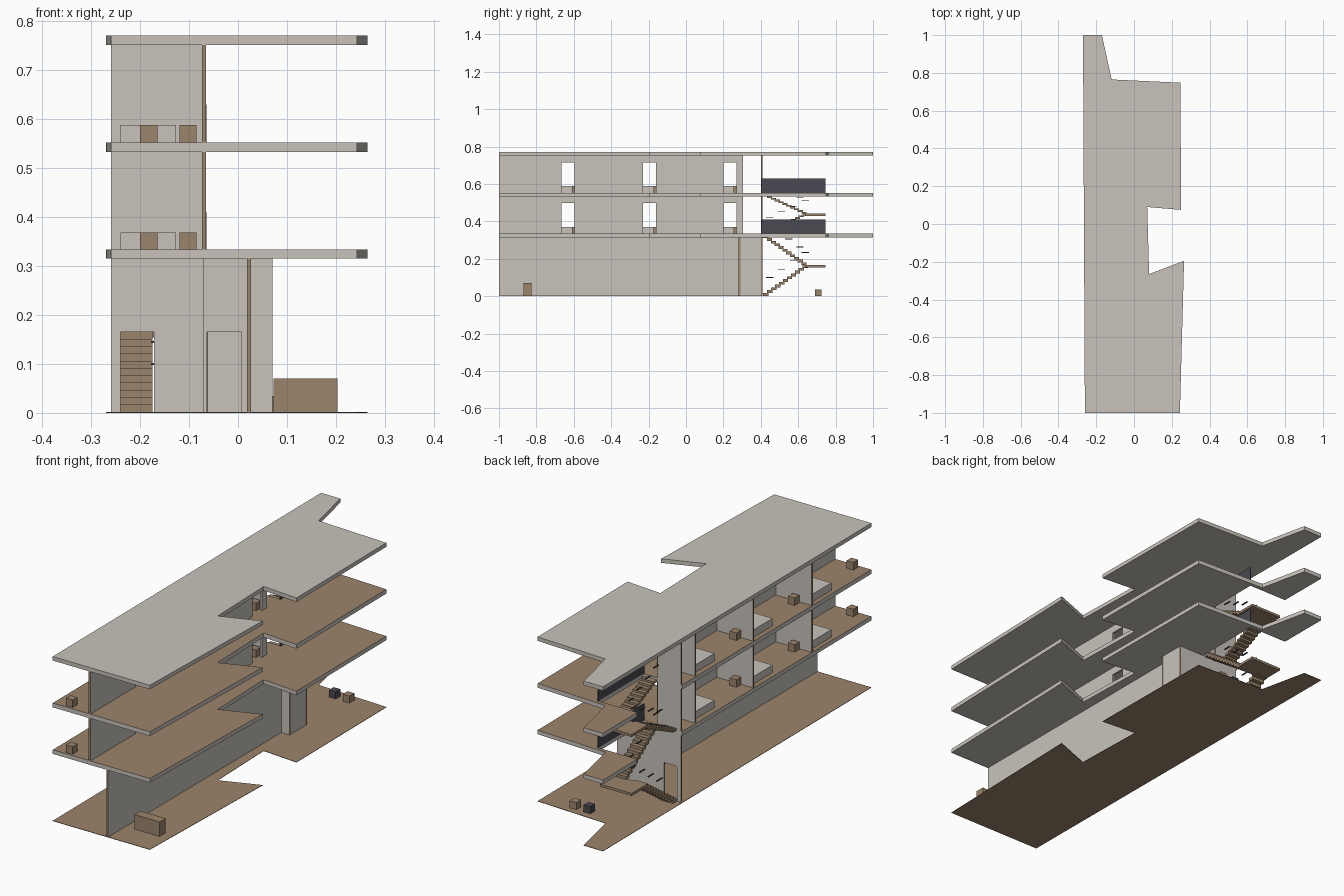
import bpy, bmesh

if "Cube" in bpy.data.objects:
    bpy.data.objects.remove(bpy.data.objects["Cube"], do_unlink=True)


def material(name, rgb):
    m = bpy.data.materials.new(name)
    m.use_nodes = True
    m.diffuse_color = (*rgb, 1)
    m.node_tree.nodes["Principled BSDF"].inputs["Base Color"].default_value = (*rgb, 1)
    return m


PLASTER = material("warm grey plaster", (0.58, 0.55, 0.50))
WOOD = material("brown wood", (0.33, 0.235, 0.15))
DARK = material("dark metal", (0.07, 0.068, 0.085))


def prism(name, outline, push, mats, rule=None):
    """Extrude a flat outline of 3D points by a vector; rule picks each face's material."""
    bm = bmesh.new()
    base = bm.faces.new([bm.verts.new(p) for p in outline])
    ext = bmesh.ops.extrude_face_region(bm, geom=[base], use_keep_orig=True)
    moved = [g for g in ext["geom"] if isinstance(g, bmesh.types.BMVert)]
    bmesh.ops.translate(bm, verts=moved, vec=push)
    bmesh.ops.recalc_face_normals(bm, faces=bm.faces)
    if rule:
        for f in bm.faces:
            f.material_index = int(rule(f))
    me = bpy.data.meshes.new(name)
    bm.to_mesh(me)
    bm.free()
    for m in mats:
        me.materials.append(m)
    ob = bpy.data.objects.new(name, me)
    bpy.context.collection.objects.link(ob)
    return ob


def box(name, x, y, z, mat):
    outline = [(x[0], y[0], z[0]), (x[1], y[0], z[0]), (x[1], y[1], z[0]), (x[0], y[1], z[0])]
    return prism(name, outline, (0, 0, z[1] - z[0]), [mat])


T = 0.009          # wall thickness
DOOR = 0.163       # door height


def wall(name, axis, at, a, b, z0, z1, doors=()):
    """Upright wall along an axis, with door notches and brown end faces."""
    pts = [(a, z0)]
    for d0, d1 in doors:
        pts += [(d0, z0), (d0, z0 + DOOR), (d1, z0 + DOOR), (d1, z0)]
    pts += [(b, z0), (b, z1), (a, z1)]
    k = 0 if axis == "x" else 1
    outline = [(s, at, z) if k == 0 else (at, s, z) for s, z in pts]
    push = (0, T, 0) if k == 0 else (T, 0, 0)

    def is_end(f):
        s = f.calc_center_median()[k]
        return abs(f.normal[k]) > 0.9 and min(abs(s - a), abs(s - b)) < 0.001
    return prism(name, outline, push, [PLASTER, WOOD], is_end)


# Slabs: shared outline, with a stairwell cut from the -x edge of the two upper floors
EAST = [(-0.17, 1), (-0.118, 0.765), (0.245, 0.748), (0.25, 0.075), (0.07, 0.09),
        (0.08, -0.265), (0.265, -0.195), (0.243, -1)]
FULL = [(-0.27, 1)] + EAST + [(-0.26, -1)]
WELL = FULL + [(-0.267, 0.41), (-0.065, 0.41), (-0.065, 0.745), (-0.269, 0.745)]


def slab(name, outline, z0, z1, mats):
    return prism(name, [(x, y, z0) for x, y in outline], (0, 0, z1 - z0), mats,
                 lambda f: len(mats) > 1 and f.normal.z > 0.5)


slab("ground", FULL, 0, 0.002, [WOOD])
slab("first_floor", WELL, 0.315, 0.334, [PLASTER, WOOD])
slab("second_floor", WELL, 0.533, 0.553, [PLASTER, WOOD])
slab("roof", FULL, 0.752, 0.771, [PLASTER])

# Ground storey walls
G0, G1 = 0.002, 0.315
wall("ground_long_wall", "y", 0.018, -1, 0.282, G0, G1)
wall("ground_cross_wall", "x", 0.282, -0.07, 0.07, G0, G1, [(-0.063, 0.007)])
wall("ground_stair_wall", "x", 0.401, -0.26, 0.07, G0, G1, [(-0.24, -0.172)])
wall("small_room_wall_west", "y", -0.07, 0.291, 0.401, G0, G1)
wall("small_room_wall_east", "y", 0.07 - T, 0.291, 0.401, G0, G1)

# Upper storeys: long wall, partitions, beds and small furniture
PARTITIONS = [-0.568, -0.133, 0.297]
CUBE = 0.035
for storey, (z0, z1) in {"first": (0.334, 0.533), "second": (0.553, 0.752)}.items():
    doors = [(p - 0.097, p - 0.027) for p in PARTITIONS]
    wall(storey + "_long_wall", "y", -0.074, -1, 0.306, z0, z1, doors)
    wall(storey + "_stair_wall", "x", 0.401, -0.26, -0.14, z0, z1)
    top = z0 + CUBE
    for i, p in enumerate(PARTITIONS):
        tag = f"{storey}_{i + 1}"
        wall(tag + "_partition", "x", p, -0.26, -0.074, z0, z1)
        box(tag + "_bed", (-0.24, -0.127), (p - 0.165, p - 0.005), (z0, top), PLASTER)
        box(tag + "_nightstand", (-0.12, -0.085), (p - 0.042, p - 0.007), (z0, top), WOOD)
        box(tag + "_stool", (-0.2, -0.165), (p - 0.42, p - 0.385), (z0, top), WOOD)
    box(storey + "_railing", (-0.068, -0.064), (0.405, 0.745), (z0, z0 + 0.077), DARK)


# Stairs: two flights meeting at a landing, with short dark rail bars
def flight(name, x, y0, y1, z0, z1, steps=11):
    run, rise = (y1 - y0) / steps, (z1 - z0) / steps
    for i in range(steps):
        y = y0 + run * i
        ys = sorted((y, y + run * 1.35))
        z = z0 + rise * i
        box(f"{name}_step_{i + 1}", x, ys, (z, z + rise), WOOD)
        if i % 3 == 1:
            h = z + rise + 0.066
            box(f"{name}_rail_{i}", (-0.178, -0.172) if y1 > y0 else (-0.146, -0.14),
                (ys[0] - 0.005, ys[1] + 0.005), (h, h + 0.004), DARK)


for storey, z0, z1 in (("ground", 0.002, 0.33), ("first", 0.334, 0.55)):
    mid = (z0 + z1) / 2
    flight(storey + "_lower_flight", (-0.24, -0.175), 0.412, 0.645, z0, mid)
    flight(storey + "_upper_flight", (-0.14, -0.075), 0.645, 0.42, mid, z1 - 0.005)
    box(storey + "_landing", (-0.24, -0.075), (0.635, 0.745), (mid - 0.012, mid), WOOD)

# Loose furniture on the ground
box("counter", (0.073, 0.203), (-0.87, -0.825), (0.002, 0.07), WOOD)
box("dark_seat", (-0.012, 0.023), (0.69, 0.725), (0.002, 0.035), DARK)
box("brown_seat", (0.06, 0.095), (0.69, 0.725), (0.002, 0.035), WOOD)
